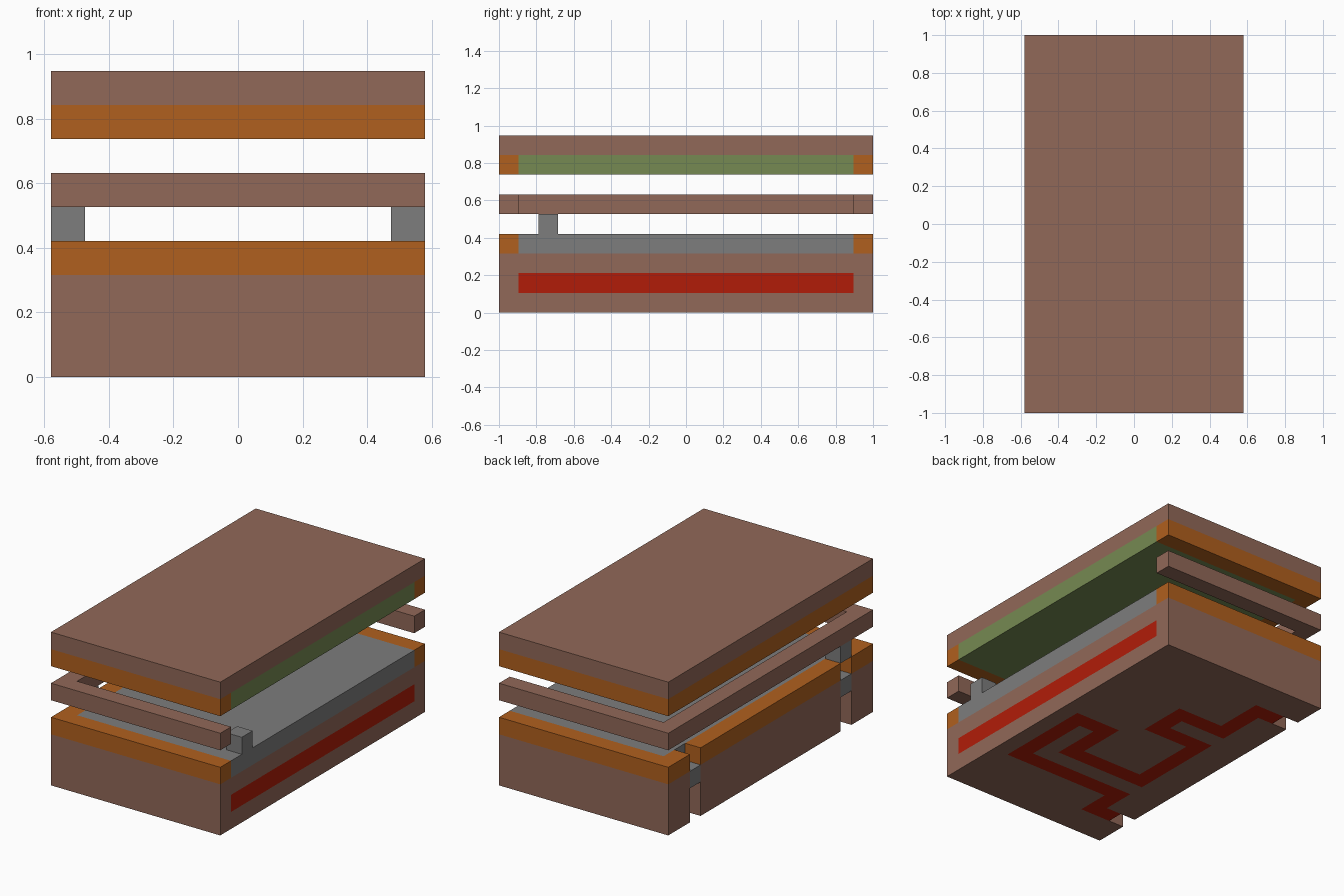
import bpy
import bmesh

cube = bpy.data.objects.get("Cube")
if cube:
    bpy.data.objects.remove(cube)

NX, NY = 11, 19          # plan size in grid units
U = 2 / NY               # one grid unit


def material(name, *rgb):
    linear = [((v / 255 + 0.055) / 1.055) ** 2.4 for v in rgb] + [1]
    mat = bpy.data.materials.new(name)
    mat.use_nodes = True
    mat.diffuse_color = linear
    mat.node_tree.nodes["Principled BSDF"].inputs["Base Color"].default_value = linear
    return mat


brown = material("brown stone", 145, 104, 88)
orange = material("orange clay", 176, 96, 30)
grey = material("grey stone", 125, 125, 125)
green = material("green panel", 118, 138, 82)
red = material("red circuit", 177, 28, 8)


def layer(name, keep, z, height, mats, rule=None):
    """Raise the plan cells chosen by keep(x, y) from z by whole grid steps."""
    bm = bmesh.new()
    bmesh.ops.create_grid(bm, x_segments=NX, y_segments=NY, size=0.5)
    bmesh.ops.scale(bm, vec=(NX, NY, 1), verts=bm.verts)
    bmesh.ops.translate(bm, vec=(0, 0, z), verts=bm.verts)
    drop = [f for f in bm.faces
            if not keep(*[round(v) for v in f.calc_center_median().xy])]
    bmesh.ops.delete(bm, geom=drop, context='FACES')
    top = bm.faces[:]
    for _ in range(height):
        made = bmesh.ops.extrude_face_region(bm, geom=top)["geom"]
        top = [g for g in made if isinstance(g, bmesh.types.BMFace)]
        verts = [g for g in made if isinstance(g, bmesh.types.BMVert)]
        bmesh.ops.translate(bm, vec=(0, 0, 1), verts=verts)
    bmesh.ops.recalc_face_normals(bm, faces=bm.faces)
    # Colour each face by the cell just behind it
    if rule:
        for f in bm.faces:
            f.normal_update()
            f.material_index = rule(f.calc_center_median() - f.normal * 0.5)
    bmesh.ops.dissolve_limit(bm, angle_limit=0.01, verts=bm.verts[:],
                             edges=bm.edges[:], delimit={'MATERIAL'})
    bmesh.ops.scale(bm, vec=(U, U, U), verts=bm.verts)
    mesh = bpy.data.meshes.new(name)
    bm.to_mesh(mesh)
    bm.free()
    for m in mats:
        mesh.materials.append(m)
    obj = bpy.data.objects.new(name, mesh)
    bpy.context.collection.objects.link(obj)


# Plan shapes
def whole(x, y):
    return True


def notch(x, y):
    return x == -5 and abs(y) == 7


def notched(x, y):
    return not notch(x, y)


def rim(x, y):
    return x == -5 or abs(y) == 9


def inside(x, y):
    return not rim(x, y)


# Winding circuit, from one notch to the other
PATH = [(-4, 7), (-3, 7), (-3, 4), (0, 4), (0, 2), (-3, 2), (-3, -3),
        (2, -3), (2, 0), (4, 0), (4, -5), (-3, -5), (-3, -7), (-4, -7)]


def on_path(x, y):
    return any(min(a[0], b[0]) <= x <= max(a[0], b[0]) and
               min(a[1], b[1]) <= y <= max(a[1], b[1])
               for a, b in zip(PATH, PATH[1:]))


def base_colour(c):
    x, y = round(c.x), round(c.y)
    circuit = c.z < 1 and on_path(x, y)
    side_strip = 1 < c.z < 2 and x == 5 and abs(y) < 9
    return int(circuit or side_strip)


# Lower body
layer("base", notched, 0, 3, [brown, red], base_colour)
layer("notch_blocks", notch, 2, 1, [grey])
layer("lower_rim", lambda x, y: rim(x, y) and notched(x, y), 3, 1, [orange])
layer("floor", inside, 3, 1, [grey])

# Posts and open rail
layer("posts", lambda x, y: abs(x) == 5 and y == -7, 4, 1, [grey])
layer("rail", rim, 5, 1, [brown])

# Lid
layer("upper_rim", rim, 7, 1, [orange])
layer("ceiling_panel", inside, 7, 1, [green])
layer("lid", whole, 8, 1, [brown])
